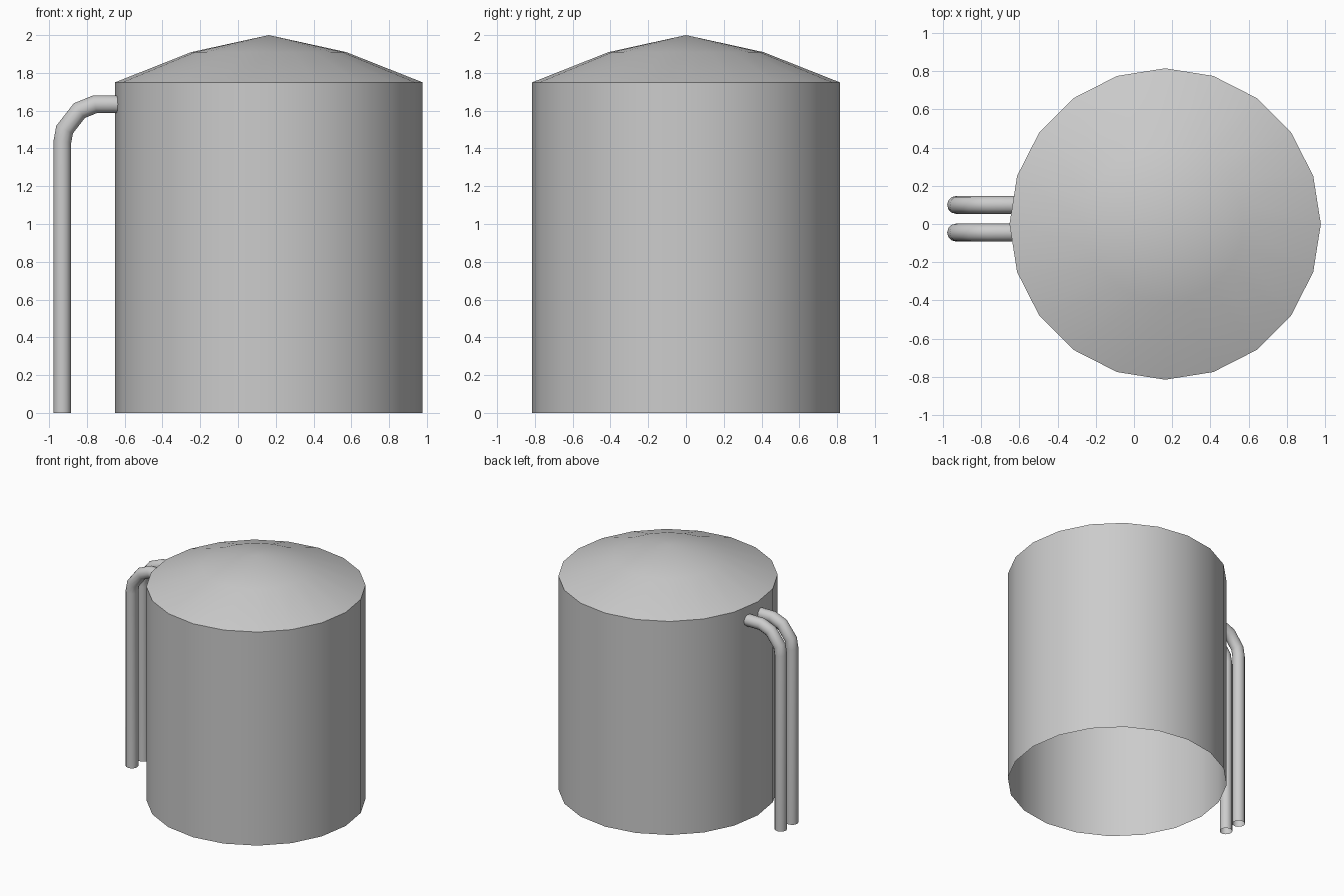
import bpy, bmesh, math
from mathutils import Vector

if "Cube" in bpy.data.objects:
    bpy.data.objects.remove(bpy.data.objects["Cube"])


def loft(name, rings, angle, tip=None):
    """Skin quads between rings of points, optionally closing on a tip point."""
    bm = bmesh.new()
    loops = [[bm.verts.new(p) for p in ring] for ring in rings]
    n = len(loops[0])
    for a, b in zip(loops, loops[1:]):
        for i in range(n):
            j = (i + 1) % n
            bm.faces.new((a[i], a[j], b[j], b[i]))
    if tip:
        t = bm.verts.new(tip)
        for i in range(n):
            bm.faces.new((loops[-1][i], loops[-1][(i + 1) % n], t))
    mesh = bpy.data.meshes.new(name)
    bm.to_mesh(mesh)
    bm.free()
    obj = bpy.data.objects.new(name, mesh)
    bpy.context.collection.objects.link(obj)
    bpy.ops.object.select_all(action='DESELECT')
    obj.select_set(True)
    bpy.context.view_layer.objects.active = obj
    bpy.ops.object.shade_smooth_by_angle(angle=math.radians(angle))
    return obj


CX, R, SIDES = 0.163, 0.814, 20


def circle(r, z):
    return [(CX + r * math.cos(2 * math.pi * i / SIDES),
             r * math.sin(2 * math.pi * i / SIDES), z) for i in range(SIDES)]


def pipe(name, y, path, r=0.047, sides=12):
    """Sweep a round section along an x-z path with mitred joints."""
    pts = [Vector((x, 0, z)) for x, z in path]
    rings = []
    for i, p in enumerate(pts):
        d0 = (p - pts[max(i - 1, 0)]).normalized()
        d1 = (pts[min(i + 1, len(pts) - 1)] - p).normalized()
        t = (d0 + d1).normalized()
        cos_half = t.dot(d1 if d1.length else d0)
        side = Vector((t.z, 0, -t.x)) * r / cos_half
        ring = []
        for k in range(sides):
            a = 2 * math.pi * k / sides
            ring.append(p + side * math.cos(a) + Vector((0, y + r * math.sin(a), 0)))
        rings.append(ring)
    return loft(name, rings, 40)


# Tank wall, open underneath
loft("tank_wall", [circle(R, 0), circle(R, 1.75)], 30)

# Shallow two-stage conical roof
loft("tank_roof", [circle(R, 1.75), circle(0.41, 1.91)], 30, tip=(CX, 0, 2.0))

# Pair of bent down pipes, open at the ends
bend = [(-0.93, 0), (-0.93, 1.434), (-0.918, 1.50), (-0.84, 1.60),
        (-0.757, 1.634), (-0.625, 1.634)]
for name, y in (("front_pipe", -0.045), ("back_pipe", 0.1)):
    pipe(name, y, bend)
